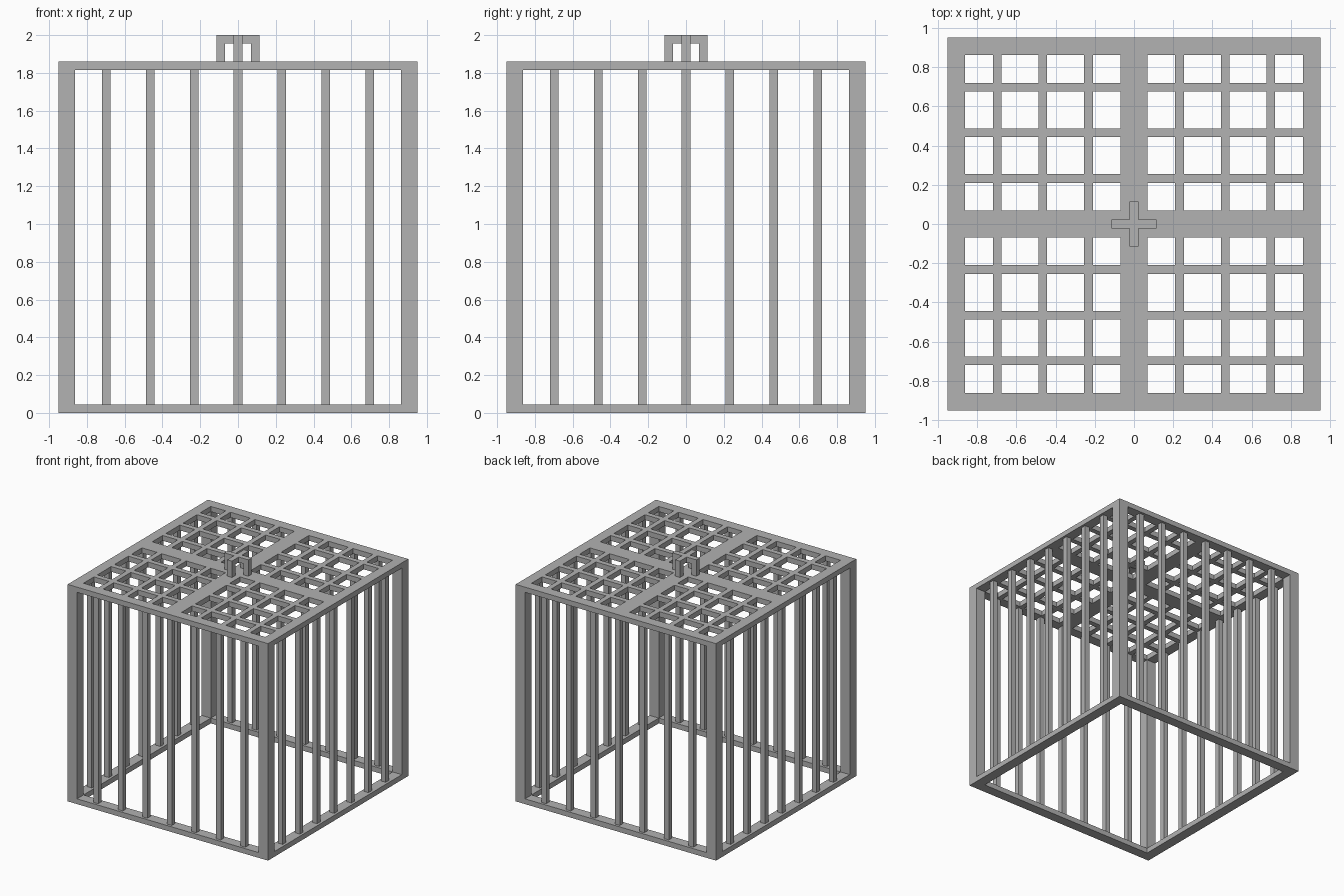
import bpy, bmesh
from mathutils import Matrix

if "Cube" in bpy.data.objects:
    bpy.data.objects.remove(bpy.data.objects["Cube"], do_unlink=True)

HALF = 0.95      # half width of the cage
RIM = 0.088      # width of rims and corner posts
T = 0.045        # thickness of bars and plates
TOP = 1.86       # height of the cage body
STEP = 0.2325    # spacing of bars
INNER = HALF - RIM

metal = bpy.data.materials.new("plain grey")
metal.use_nodes = True
grey = (0.445, 0.445, 0.445, 1)
metal.diffuse_color = grey
metal.node_tree.nodes["Principled BSDF"].inputs["Base Color"].default_value = grey


def finish(name, bm):
    mesh = bpy.data.meshes.new(name)
    bmesh.ops.recalc_face_normals(bm, faces=bm.faces)
    bm.to_mesh(mesh)
    bm.free()
    mesh.materials.append(metal)
    obj = bpy.data.objects.new(name, mesh)
    bpy.context.collection.objects.link(obj)
    return obj


def box(name, x, y, z0, z1, width):
    bm = bmesh.new()
    bmesh.ops.create_cube(bm, size=1, matrix=Matrix.Translation((x, y, (z0 + z1) / 2))
                          @ Matrix.Diagonal((width, width, z1 - z0, 1)))
    return finish(name, bm)


def plate(name, cuts, is_solid, z0, z1):
    """Flat plate divided at the cuts, keeping only the solid cells."""
    bm = bmesh.new()
    n = len(cuts)
    verts = [[bm.verts.new((x, y, z0)) for y in cuts] for x in cuts]
    for i in range(n - 1):
        for j in range(n - 1):
            if is_solid(i, j):
                bm.faces.new((verts[i][j], verts[i + 1][j],
                              verts[i + 1][j + 1], verts[i][j + 1]))
    bmesh.ops.delete(bm, geom=[v for v in bm.verts if not v.link_faces], context='VERTS')
    ext = bmesh.ops.extrude_face_region(bm, geom=bm.faces[:], use_keep_orig=True)
    bmesh.ops.translate(bm, vec=(0, 0, z1 - z0),
                        verts=[g for g in ext["geom"] if isinstance(g, bmesh.types.BMVert)])
    return finish(name, bm)


# Open floor rim
plate("bottom_rim", [-HALF, -INNER, INNER, HALF],
      lambda i, j: (i, j) != (1, 1), 0, T)

# Lattice roof: rim, narrow slats and a wide middle cross
half_cuts = [0.069]
for k in (1, 2, 3):
    half_cuts += [k * STEP - T / 2, k * STEP + T / 2]
half_cuts += [INNER, HALF]
cuts = [-c for c in reversed(half_cuts)] + half_cuts
plate("roof_lattice", cuts, lambda i, j: i % 2 == 0 or j % 2 == 0, TOP - T, TOP)

# Corner posts
mid = HALF - RIM / 2
for sx, side in ((-1, "right"), (1, "left")):
    for sy, end in ((-1, "front"), (1, "back")):
        box(f"{end}_{side}_post", sx * mid, sy * mid, T, TOP - T, RIM)

# Upright bars on all four sides
for k in range(-3, 4):
    p = k * STEP
    for s, end, side in ((-1, "front", "right"), (1, "back", "left")):
        box(f"{end}_bar_{k + 4}", p, s * mid, T, TOP - T, T)
        box(f"{side}_bar_{k + 4}", s * mid, p, T, TOP - T, T)

# Crossed handle on the roof
REACH = 0.114
h = T / 2
plate("handle_cross", [-REACH, -h, h, REACH],
      lambda i, j: i == 1 or j == 1, 2 - T, 2)
leg = REACH - h
for name, x, y in (("left", leg, 0), ("right", -leg, 0), ("front", 0, -leg), ("back", 0, leg)):
    box(f"{name}_handle_leg", x, y, TOP, 2 - T, T)
